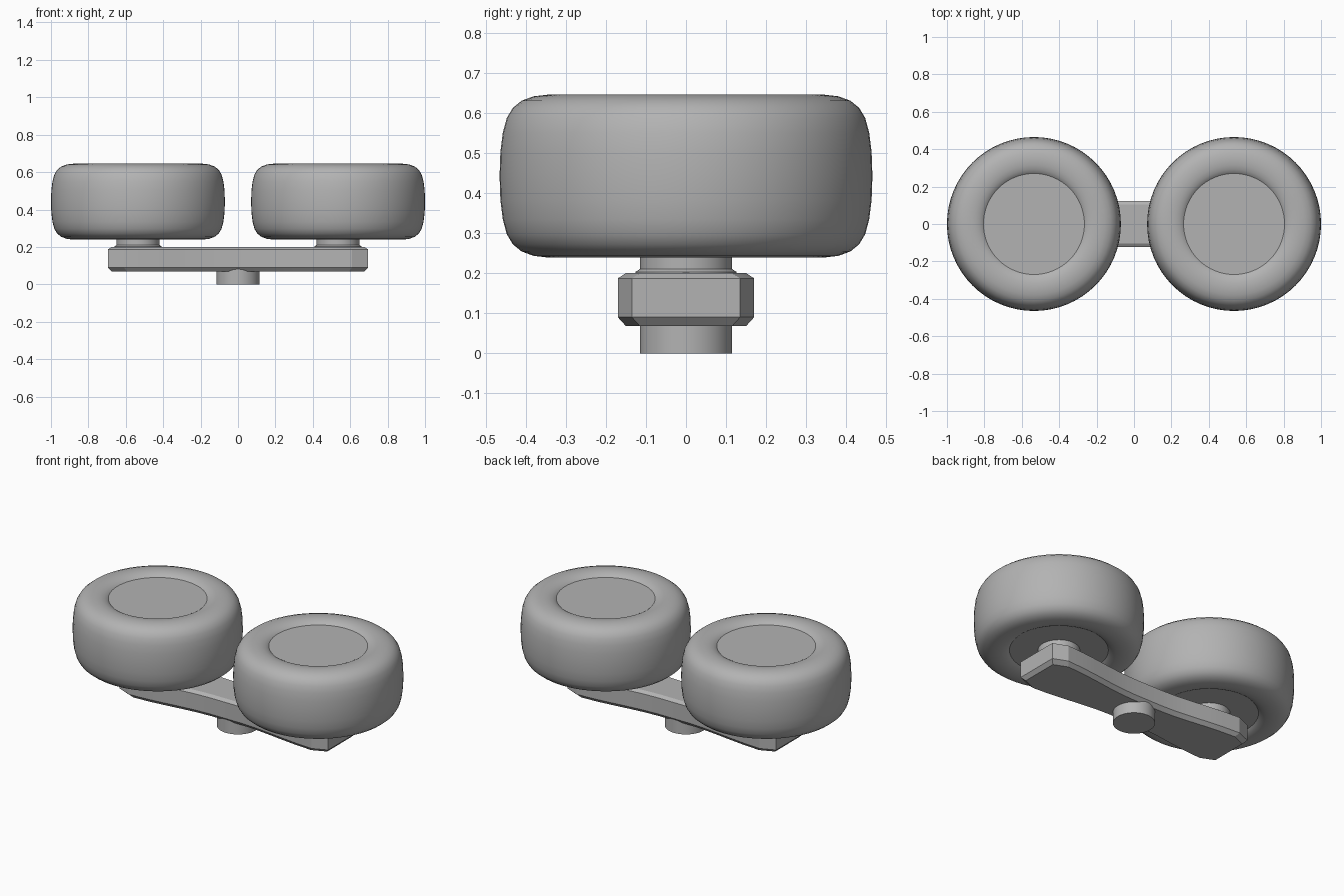
import bpy, bmesh, math

cube = bpy.data.objects.get("Cube")
if cube:
    bpy.data.objects.remove(cube, do_unlink=True)

grey = bpy.data.materials.new("plain_grey")
grey.use_nodes = True
GREY = (0.45, 0.45, 0.45, 1)
grey.diffuse_color = GREY
grey.node_tree.nodes["Principled BSDF"].inputs["Base Color"].default_value = GREY


def finish(name, bm, angle):
    bmesh.ops.recalc_face_normals(bm, faces=bm.faces)
    mesh = bpy.data.meshes.new(name)
    bm.to_mesh(mesh)
    bm.free()
    mesh.materials.append(grey)
    obj = bpy.data.objects.new(name, mesh)
    bpy.context.collection.objects.link(obj)
    bpy.ops.object.select_all(action='DESELECT')
    obj.select_set(True)
    bpy.context.view_layer.objects.active = obj
    bpy.ops.object.shade_smooth_by_angle(angle=math.radians(angle))
    return obj


def lathe(name, profile, x, closed=False, segments=64):
    """Spin a (radius, z) profile around a vertical axis at x."""
    bm = bmesh.new()
    rings = []
    for i in range(segments):
        a = math.tau * i / segments
        rings.append([bm.verts.new((x + r * math.cos(a), r * math.sin(a), z))
                      for r, z in profile])
    n = len(profile)
    for i, ring in enumerate(rings):
        after = rings[(i + 1) % segments]
        for j in range(n if closed else n - 1):
            k = (j + 1) % n
            bm.faces.new((ring[j], after[j], after[k], ring[k]))
    if not closed:
        bm.faces.new([r[0] for r in rings])
        bm.faces.new([r[-1] for r in rings])
    finish(name, bm, 35)


# Tyre section: bulging tread, soft shoulders, lip falling to the hub
MID, HALF = 0.442, 0.203
upper = [(0.465, 0), (0.463, 0.06), (0.457, 0.108), (0.447, 0.145),
         (0.432, 0.17), (0.41, 0.188), (0.38, 0.199), (0.345, HALF),
         (0.315, 0.201), (0.292, 0.195), (0.277, 0.187), (0.27, 0.181)]
section = [(r, MID + h) for r, h in upper]
section += [(r, MID - h) for r, h in reversed(upper[1:])]

for side, x in (("left", 0.535), ("right", -0.535)):
    lathe(side + "_tyre", section, x, closed=True)
    lathe(side + "_hub", [(0.27, MID - 0.181), (0.27, MID + 0.181)], x)
    lathe(side + "_axle", [(0.126, 0.18), (0.126, 0.203), (0.115, 0.21), (0.115, 0.3)], x)

# Mounting pin under the beam
lathe("mounting_pin", [(0.115, 0), (0.115, 0.12)], 0)

# Beam: waisted outline with clipped corners and chamfered rims
quarter = [(0.1, 0.123), (0.2, 0.128), (0.3, 0.139), (0.4, 0.152),
           (0.5, 0.163), (0.61, 0.17), (0.695, 0.135)]
outline = quarter + [(x, -y) for x, y in reversed(quarter)]
outline += [(-x, -y) for x, y in quarter]
outline += [(-x, y) for x, y in reversed(quarter)]


bm = bmesh.new()
levels = []
for z, inset in ((0.068, 0.02), (0.09, 0), (0.187, 0), (0.2, 0.02)):
    levels.append([bm.verts.new((x - math.copysign(inset * abs(x) / 0.695, x),
                                 y - math.copysign(inset, y), z))
                   for x, y in outline])
for low, high in zip(levels, levels[1:]):
    for i in range(len(outline)):
        j = (i + 1) % len(outline)
        bm.faces.new((low[i], low[j], high[j], high[i]))
bm.faces.new(levels[0])
bm.faces.new(levels[-1])
finish("beam", bm, 20)
